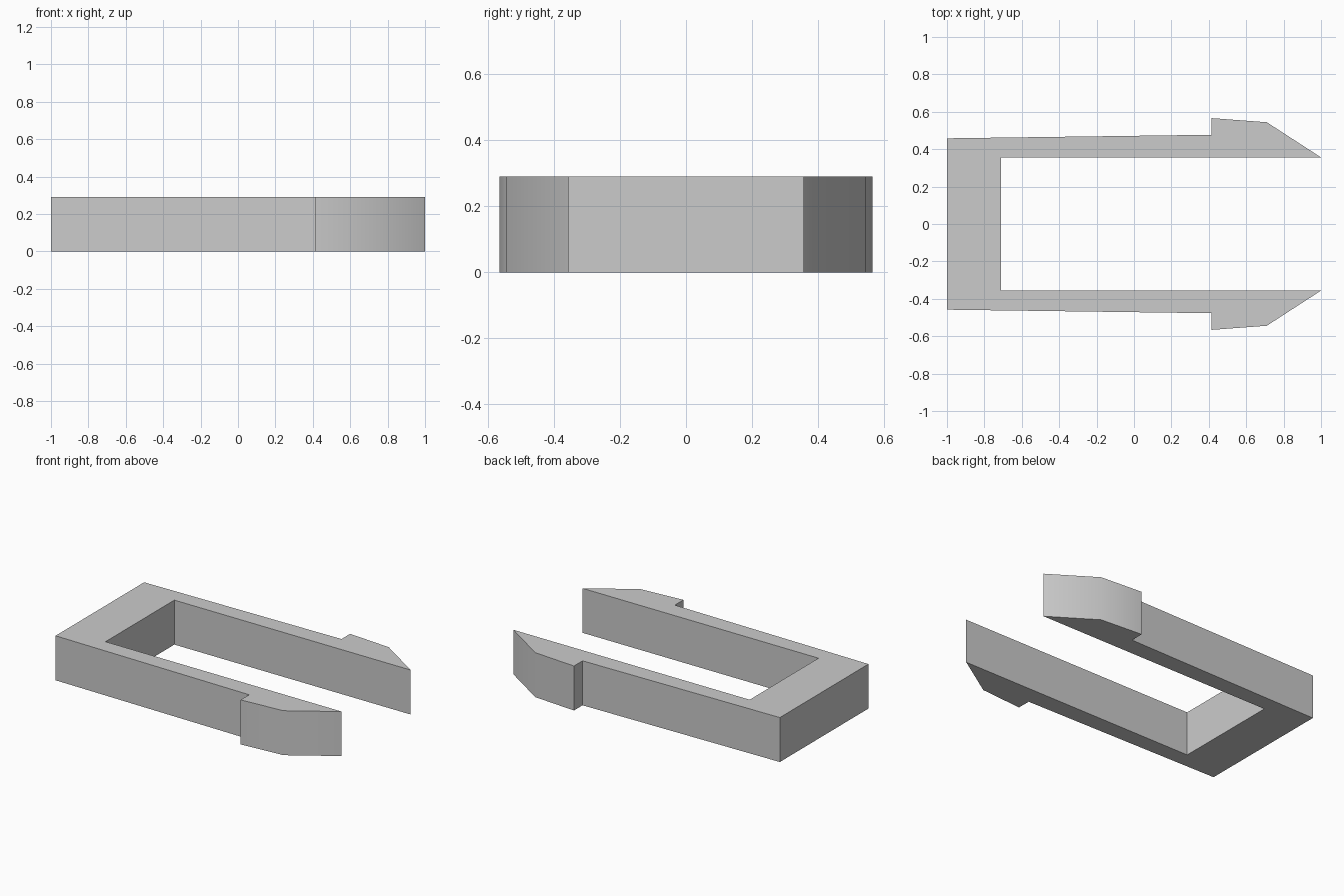
import bpy
import bmesh

cube = bpy.data.objects.get("Cube")
if cube:
    bpy.data.objects.remove(cube, do_unlink=True)

HEIGHT = 0.291

# Single grey plastic
grey = bpy.data.materials.new("light_grey")
grey.use_nodes = True
colour = (0.6, 0.6, 0.6, 1)
grey.diffuse_color = colour
grey.node_tree.nodes["Principled BSDF"].inputs["Base Color"].default_value = colour

# Half outline of the clip: bridge, tapered arm, barb and inner wall
half = [(-1, 0.458), (0.415, 0.477), (0.415, 0.566),
        (0.71, 0.544), (1, 0.356), (-0.71, 0.356)]
outline = half + [(x, -y) for x, y in reversed(half)]

# Extrude the mirrored outline upward
bm = bmesh.new()
base = bm.faces.new([bm.verts.new((x, y, 0)) for x, y in outline])
top = bmesh.ops.extrude_face_region(bm, geom=[base], use_keep_orig=True)
bmesh.ops.translate(bm, vec=(0, 0, HEIGHT),
                    verts=[g for g in top["geom"] if isinstance(g, bmesh.types.BMVert)])
bmesh.ops.recalc_face_normals(bm, faces=bm.faces)

mesh = bpy.data.meshes.new("clip_body")
bm.to_mesh(mesh)
bm.free()
mesh.materials.append(grey)
clip = bpy.data.objects.new("clip_body", mesh)
bpy.context.collection.objects.link(clip)

# Soft shading over the barb bend, sharp corners elsewhere
bpy.ops.object.select_all(action="DESELECT")
clip.select_set(True)
bpy.context.view_layer.objects.active = clip
bpy.ops.object.shade_smooth_by_angle(angle=0.524)
